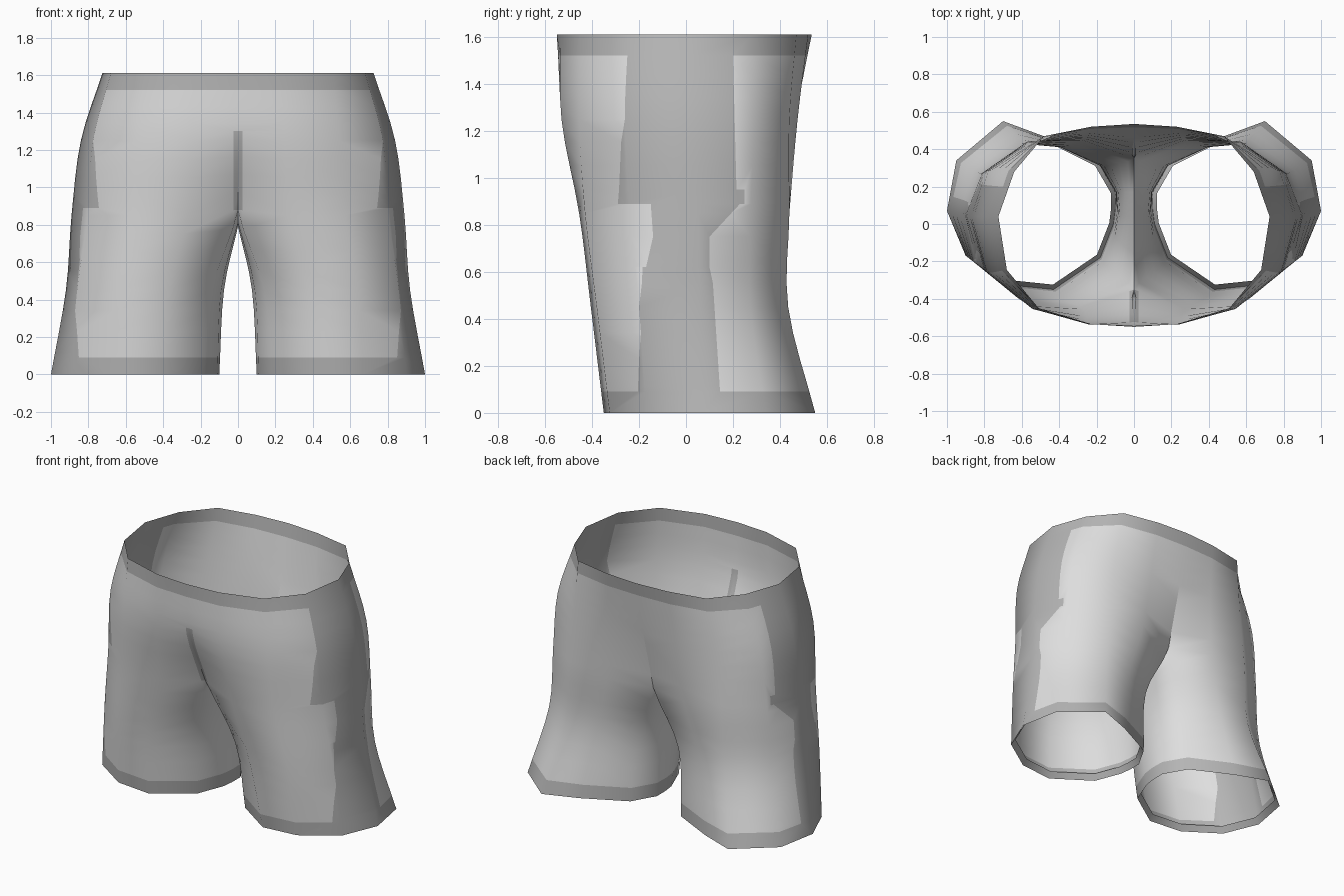
import bpy, bmesh, math
from mathutils import Vector

if "Cube" in bpy.data.objects:
    bpy.data.objects.remove(bpy.data.objects["Cube"])


def material(name, value):
    mat = bpy.data.materials.new(name)
    mat.use_nodes = True
    colour = (value, value, value, 1)
    mat.diffuse_color = colour
    bsdf = mat.node_tree.nodes["Principled BSDF"]
    bsdf.inputs["Base Color"].default_value = colour
    bsdf.inputs["Roughness"].default_value = 0.8
    return mat


def ring(z, points):
    return [Vector((p[0], p[1], p[2] if len(p) > 2 else z)) for p in points]


# Half sections, from front centre around the outside to back centre;
# leg sections carry on with three inner-thigh points
waist = ring(1.61, [(0, -.55), (.23, -.535), (.51, -.45), (.68, -.245), (.725, .04),
                    (.64, .28), (.48, .47), (.23, .52), (0, .535)])
hips = ring(1.25, [(0, -.515), (.25, -.53), (.54, -.455), (.775, -.26), (.84, .04),
                   (.76, .29), (.53, .44), (.25, .475), (0, .46)])
crotch = ring(.85, [(0, -.35, .88), (.27, -.455), (.57, -.43), (.805, -.24), (.89, .05),
                    (.805, .275), (.57, .44), (.29, .44), (0, .35, .83),
                    (0, .17, .8), (0, .04, .79), (0, -.16, .81)])
knee = ring(.45, [(.14, -.23), (.37, -.405), (.64, -.38), (.86, -.2), (.92, .06),
                  (.835, .275), (.6, .435), (.39, .41), (.16, .31),
                  (.085, .17), (.075, .05), (.09, -.08)])
hem = ring(0, [(.18, -.18), (.43, -.35), (.67, -.325), (.9, -.17), (1, .07),
               (.95, .34), (.7, .55), (.47, .465), (.19, .325),
               (.1, .17), (.1, .08), (.11, 0)])


def spline(a, b, c, d, t):
    """Smooth curve from b to c, with a and d as neighbours."""
    return b + 0.5 * t * (c - a + t * (2*a - 5*b + 4*c - d + t * (3*(b - c) + d - a)))


def loft_rows(keys, first, last, steps=4):
    """Rows between keys[first] and keys[last], smoothed along each column."""
    rows = []
    for k in range(first, last):
        for s in range(steps):
            row = []
            for i in range(len(keys[k])):
                b, c = keys[k][i], keys[k + 1][i]
                a = keys[k - 1][i] if k and i < len(keys[k - 1]) else 2 * b - c
                d = keys[k + 2][i] if k + 2 < len(keys) else 2 * c - b
                row.append(spline(a, b, c, d, s / steps))
            rows.append(row)
    return rows + [keys[last]]


def skin(bm, rows, closed):
    grid = [[bm.verts.new(p) for p in row] for row in rows]
    for upper, lower in zip(grid, grid[1:]):
        n = len(upper)
        for i in range(n if closed else n - 1):
            j = (i + 1) % n
            bm.faces.new((upper[i], lower[i], lower[j], upper[j]))


# Torso strip and one leg tube
bm = bmesh.new()
cols = len(waist)
skin(bm, loft_rows([waist, hips, crotch[:cols], knee[:cols]], 0, 2), False)
leg = loft_rows([hips, crotch, knee, hem], 1, 3)

# Turned-in hem lip
centre = sum(hem, Vector()) / len(hem)
leg.append([p.lerp(centre, .06) + Vector((0, 0, .04)) for p in hem])
skin(bm, leg, True)
bmesh.ops.remove_doubles(bm, verts=bm.verts, dist=.0005)


def cut(co, normal, rule):
    """Slice only the faces whose centre passes the rule, leaving no slivers."""
    faces = [f for f in bm.faces if rule(f.calc_center_median())]
    edges = {e for f in faces for e in f.edges}
    verts = {v for f in faces for v in f.verts}
    bmesh.ops.bisect_plane(bm, geom=faces + list(edges) + list(verts),
                           dist=.012, plane_co=co, plane_no=Vector(normal).normalized())


# Side panel: top z, bottom z, then front and back edges at top and bottom
panel = [(1.52, .95, -.26, -.285, .2, .215),
         (.95, .89, -.29, -.29, .25, .25),
         (.89, .75, -.15, -.14, .23, .1),
         (.75, .62, -.14, -.17, .1, .1),
         (.62, .09, -.185, -.205, .11, .145)]
TOP, BOTTOM = panel[0][0], panel[-1][1]
FLY_WIDTH, FLY_TOP = .024, 1.3


def outer(c):
    return c.x > .5


# Band, panel and fly outlines cut into the surface
for z in (TOP, BOTTOM):
    cut((0, 0, z), (0, 0, 1), lambda c: True)
for z1, z0, f1, f0, b1, b0 in panel:
    cut((0, 0, z0), (0, 0, 1), outer)
    for y1, y0 in ((f1, f0), (b1, b0)):
        cut((0, y0, z0), (0, z1 - z0, y0 - y1),
            lambda c: outer(c) and z0 < c.z < z1)


def front_middle(c):
    return c.x < .3 and c.y < -.32 and c.z > .86


cut((0, 0, FLY_TOP), (0, 0, 1), front_middle)
cut((FLY_WIDTH, 0, 0), (1, 0, 0), lambda c: front_middle(c) and c.z < FLY_TOP)


def is_trim(c):
    if c.z > TOP or c.z < BOTTOM:
        return True
    if c.x < FLY_WIDTH and front_middle(c) and c.z < FLY_TOP:
        return True
    for z1, z0, f1, f0, b1, b0 in panel:
        if outer(c) and z0 < c.z < z1:
            t = (c.z - z0) / (z1 - z0)
            return f0 + (f1 - f0) * t < c.y < b0 + (b1 - b0) * t
    return False


for f in bm.faces:
    f.material_index = int(is_trim(f.calc_center_median()))

# Mirror to the other half and finish
bmesh.ops.mirror(bm, geom=bm.verts[:] + bm.edges[:] + bm.faces[:],
                 merge_dist=.0005, axis="X")
bmesh.ops.recalc_face_normals(bm, faces=bm.faces)
mesh = bpy.data.meshes.new("shorts")
bm.to_mesh(mesh)
bm.free()
shorts = bpy.data.objects.new("shorts", mesh)
bpy.context.collection.objects.link(shorts)
mesh.materials.append(material("light grey cloth", .73))
mesh.materials.append(material("dark grey trim", .46))

bpy.ops.object.select_all(action="DESELECT")
shorts.select_set(True)
bpy.context.view_layer.objects.active = shorts
bpy.ops.object.shade_smooth_by_angle(angle=math.radians(85))
